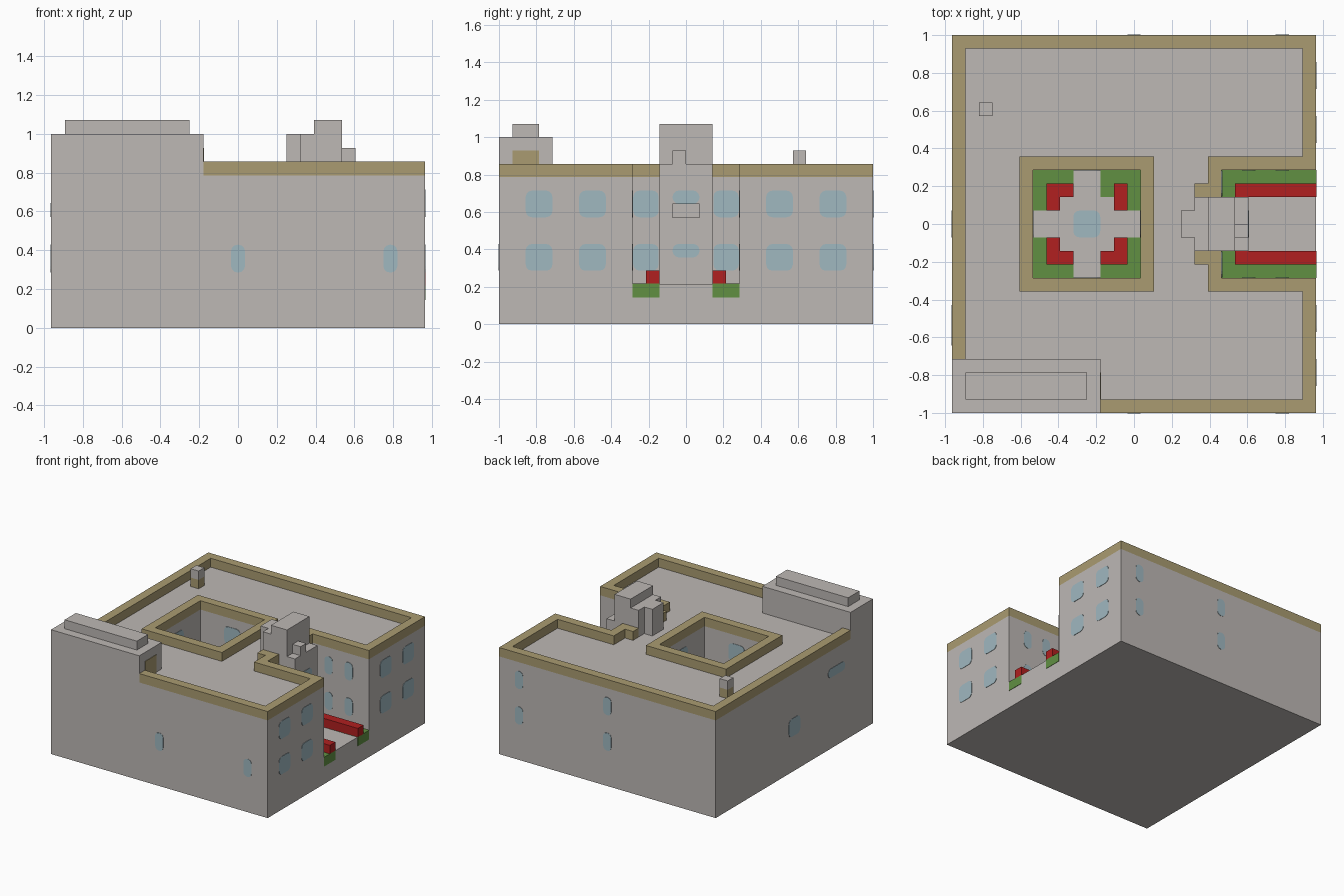
import bpy, bmesh, math
from mathutils import Vector

cube = bpy.data.objects.get("Cube")
if cube:
    bpy.data.objects.remove(cube)

U = 2 / 28               # grid unit
EX, EY = 13.5 * U, 1.0   # half sizes of the building
FLOOR, ROOF, RIM = 3 * U, 11 * U, 12 * U


def material(name, rgb):
    m = bpy.data.materials.new(name)
    m.use_nodes = True
    m.diffuse_color = (*rgb, 1)
    m.node_tree.nodes["Principled BSDF"].inputs["Base Color"].default_value = (*rgb, 1)
    return m


STONE = material("warm grey stone", (0.51, 0.48, 0.46))
TRIM = material("tan trim", (0.40, 0.33, 0.165))
GRASS = material("green grass", (0.12, 0.28, 0.055))
FLOWER = material("red flowers", (0.44, 0.014, 0.014))
GLASS = material("pale blue glass", (0.35, 0.48, 0.53))


def finish(name, bm, mat):
    bmesh.ops.recalc_face_normals(bm, faces=bm.faces)
    me = bpy.data.meshes.new(name)
    bm.to_mesh(me)
    bm.free()
    me.materials.append(mat)
    ob = bpy.data.objects.new(name, me)
    bpy.context.collection.objects.link(ob)
    return ob


def box(name, x, y, z, mat=STONE):
    """Box from (low, high) pairs."""
    bm = bmesh.new()
    bmesh.ops.create_cube(bm, size=1)
    for v in bm.verts:
        v.co = [r[0] if c < 0 else r[1] for c, r in zip(v.co, (x, y, z))]
    return finish(name, bm, mat)


def cut(ob, x, y, z):
    """Carve a box out of an object and bake the result."""
    tool = box("cutter", x, y, z)
    tool.hide_render = True
    mod = ob.modifiers.new("cut", 'BOOLEAN')
    mod.operation, mod.solver, mod.object = 'DIFFERENCE', 'EXACT', tool
    bpy.context.view_layer.update()
    dg = bpy.context.evaluated_depsgraph_get()
    me = bpy.data.meshes.new_from_object(ob.evaluated_get(dg))
    ob.modifiers.clear()
    ob.data = me
    bpy.data.objects.remove(tool)


def pane(name, centre, normal, w=2 * U, h=2 * U, r=0.034):
    """Thin plate with rounded corners lying on a surface."""
    n = Vector(normal)
    v = Vector((0, 0, 1)) if n.z == 0 else Vector((0, 1, 0))
    u = v.cross(n)
    r = min(r, w * 0.45, h * 0.45)
    bm = bmesh.new()
    ring = []
    for q, (su, sv) in enumerate(((1, 1), (-1, 1), (-1, -1), (1, -1))):
        for k in range(4):
            a = math.pi / 2 * (q + k / 3)
            pu = su * (w / 2 - r) + r * math.cos(a)
            pv = sv * (h / 2 - r) + r * math.sin(a)
            ring.append(bm.verts.new(Vector(centre) + u * pu + v * pv - n * 0.001))
    face = bm.faces.new(ring)
    ext = bmesh.ops.extrude_face_region(bm, geom=[face])
    moved = [g for g in ext["geom"] if isinstance(g, bmesh.types.BMVert)]
    bmesh.ops.translate(bm, verts=moved, vec=n * 0.004)
    return finish(name, bm, GLASS)


# Main block with the courtyard and the entrance bay carved out
CX, HALF = -0.25, 4 * U          # courtyard centre and half size
BAY = 6.5 * U                    # back wall of the entrance bay
body = box("main_block", (-EX, EX), (-EY, EY), (0, ROOF))
cut(body, (CX - HALF, CX + HALF), (-HALF, HALF), (FLOOR, 1))
cut(body, (BAY, 1.1), (-HALF, HALF), (FLOOR, 1))

# Stair block on the front corner with its cap and roof door
box("stair_block", (-EX, -2.5 * U), (-EY, -10 * U), (ROOF, 14 * U))
box("stair_block_cap", (-12.5 * U, -3.5 * U), (-13 * U, -11 * U), (14 * U, 15 * U))
box("roof_door", (-2.52 * U, -2.5 * U + 0.004), (-13 * U, -11 * U), (ROOF, 13 * U), TRIM)

# Roof vent, tan below and grey above
box("vent_base", (-11.5 * U, -10.5 * U), (8 * U, 9 * U), (ROOF, RIM), TRIM)
box("vent_top", (-11.5 * U, -10.5 * U), (8 * U, 9 * U), (RIM, 13 * U))

# Outer parapet
Z = (ROOF, RIM)
box("parapet_front", (-2.5 * U, EX), (-EY, -13 * U), Z, TRIM)
box("parapet_back", (-EX, EX), (13 * U, EY), Z, TRIM)
box("parapet_left_side", (-EX, -12.5 * U), (-10 * U, 13 * U), Z, TRIM)

# Courtyard parapet
rim = box("courtyard_parapet", (CX - 5 * U, CX + 5 * U), (-5 * U, 5 * U), Z, TRIM)
cut(rim, (CX - HALF, CX + HALF), (-HALF, HALF), (0.5, 1))


def span(s, a, b):
    """Interval a..b on the side given by sign s."""
    return tuple(sorted((s * a, s * b)))


# Parts repeated on both sides of the entrance bay
for s, side in ((1, "back"), (-1, "front")):
    box("parapet_entrance_" + side, (12.5 * U, EX), span(s, 5 * U, 13 * U), Z, TRIM)
    box("bay_parapet_" + side, (BAY, EX), span(s, HALF, 5 * U), Z, TRIM)
    box("bay_parapet_end_" + side, (5.5 * U, BAY), span(s, 2 * U, 5 * U), Z, TRIM)
    box("bay_parapet_step_" + side, (4.5 * U, 5.5 * U), span(s, 2 * U, 3 * U), Z, TRIM)
    box("bay_lawn_" + side, (BAY, EX + 0.003), span(s, 2 * U, HALF),
        (2 * U, FLOOR + 0.003), GRASS)
    box("bay_flowers_" + side, (7.5 * U, EX + 0.003), span(s, 2 * U, 3 * U),
        (FLOOR, 4 * U), FLOWER)
    for z in (5 * U, 9 * U):
        for y in (7 * U, 11 * U):
            pane("entrance_window_" + side, (EX, s * y, z), (1, 0, 0))
        pane("bay_window_" + side, (BAY, s * 3 * U, z), (1, 0, 0), 1.9 * U)
        for x in (8.5 * U, 11 * U):
            pane("bay_side_window_" + side, (x, s * HALF, z), (0, -s, 0), U)
        pane("courtyard_window_" + side, (CX, s * HALF, z), (0, -s, 0))
        pane("courtyard_end_window_" + side, (CX + s * HALF, 0, z), (-s, 0, 0))

# Entrance tower, stepped towards the roof
box("tower_core", (5.5 * U, 7.5 * U), (-2 * U, 2 * U), (FLOOR, 15 * U))
box("tower_shoulder", (4.5 * U, 5.5 * U), (-2 * U, 2 * U), (ROOF, 14 * U))
box("tower_back_step", (3.5 * U, 4.5 * U), (-U, U), (ROOF, 14 * U))
front = box("tower_front", (7.5 * U, 8.5 * U), (-2 * U, 2 * U), (FLOOR, RIM))
cut(front, (7.6 * U, 9 * U), (-U, U), (8 * U, 9 * U))
box("tower_finial", (7.5 * U, 8.5 * U), (-U, 0), (RIM, 13 * U))
for z in (5.5 * U, 9.5 * U):
    pane("tower_window", (8.5 * U, 0, z), (1, 0, 0), 2 * U, U)

# Small windows on the front, back and left walls
for x in (0, 11 * U):
    pane("front_window", (x, -EY, 5 * U), (0, -1, 0), U)
    for z in (5 * U, 9 * U):
        pane("back_window", (x, EY, z), (0, 1, 0), U)
pane("left_window", (-EX, 0, 5 * U), (-1, 0, 0))
pane("left_wide_window", (-EX, -7.5 * U, 8.5 * U), (-1, 0, 0), 3 * U, U)

# Courtyard garden: lawns between crossing paths, paving, flowers and pool
G = (FLOOR - 0.01, FLOOR + 0.002)
for sx in (1, -1):
    for sy in (1, -1):
        lx = tuple(CX + v for v in span(sx, U, HALF))
        box("courtyard_lawn", lx, span(sy, U, HALF), G, GRASS)
        F = (FLOOR, 4 * U)
        box("courtyard_flowers", tuple(CX + v for v in span(sx, 2 * U, 3 * U)),
            span(sy, U, 3 * U), F, FLOWER)
        if (sx, sy) != (1, 1):
            box("courtyard_flowers_return", tuple(CX + v for v in span(sx, U, 2 * U)),
                span(sy, 2 * U, 3 * U), F, FLOWER)
box("courtyard_paving", (CX - 2 * U, CX + 2 * U), (-2 * U, 2 * U),
    (FLOOR - 0.01, FLOOR + 0.005))
pane("pool", (CX, 0, FLOOR + 0.005), (0, 0, 1))
